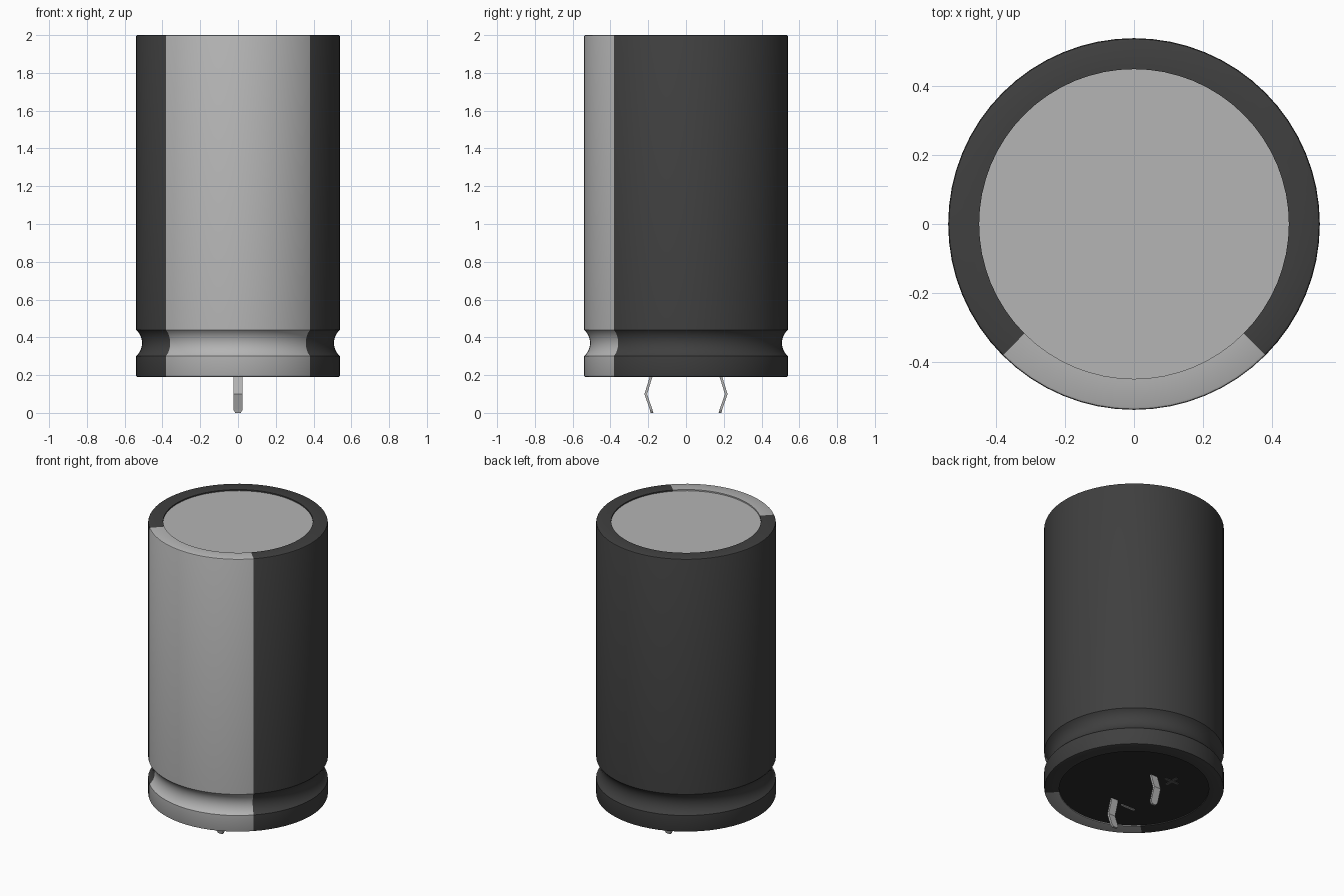
import bpy, bmesh, math

cube = bpy.data.objects.get("Cube")
if cube:
    bpy.data.objects.remove(cube, do_unlink=True)

SEGMENTS = 64
BOTTOM, TOP = 0.19, 2.0
RADIUS, LIP = 0.54, 0.45


def make_material(name, value):
    mat = bpy.data.materials.new(name)
    mat.use_nodes = True
    colour = (value, value, value, 1)
    mat.diffuse_color = colour
    mat.node_tree.nodes["Principled BSDF"].inputs["Base Color"].default_value = colour
    return mat


charcoal = make_material("charcoal sleeve", 0.05)
silver = make_material("silver grey", 0.46)
black = make_material("black base", 0.025)
mark_grey = make_material("mark grey", 0.1)


def finish(name, bm, materials, smooth=True):
    bmesh.ops.recalc_face_normals(bm, faces=bm.faces)
    mesh = bpy.data.meshes.new(name)
    bm.to_mesh(mesh)
    bm.free()
    obj = bpy.data.objects.new(name, mesh)
    bpy.context.collection.objects.link(obj)
    for mat in materials:
        mesh.materials.append(mat)
    if smooth:
        bpy.ops.object.select_all(action="DESELECT")
        obj.select_set(True)
        bpy.context.view_layer.objects.active = obj
        bpy.ops.object.shade_smooth_by_angle(angle=math.radians(30))
    return obj


def lathe(name, profile, materials, rule=None):
    """Spin a (radius, height) profile around z."""
    bm = bmesh.new()
    verts = [bm.verts.new((r, 0, z)) for r, z in profile]
    edges = [bm.edges.new(pair) for pair in zip(verts, verts[1:])]
    bmesh.ops.spin(bm, geom=verts + edges, cent=(0, 0, 0), axis=(0, 0, 1),
                   angle=math.tau, steps=SEGMENTS, use_merge=True)
    bmesh.ops.remove_doubles(bm, verts=bm.verts, dist=1e-5)
    if rule:
        for face in bm.faces:
            face.material_index = rule(face.calc_center_median())
    return finish(name, bm, materials)


def disc(name, z, depth, mat):
    lathe(name, [(0, z), (LIP + 0.005, z), (LIP + 0.005, z + depth), (0, z + depth)], [mat])


# Sleeve with rolled lips, a pinched groove and a quarter-turn front stripe
bevel, groove_z, half, sag = 0.008, 0.37, 0.07, 0.032
arc_r = (half ** 2 + sag ** 2) / (2 * sag)
arc_angle = math.asin(half / arc_r)
groove = []
for i in range(13):
    a = arc_angle * (1 - i / 6)
    groove.append((RADIUS - sag + arc_r * (1 - math.cos(a)), groove_z + arc_r * math.sin(a)))
profile = [(LIP, TOP - 0.03), (LIP, TOP), (RADIUS - bevel, TOP),
           (RADIUS - bevel * 0.3, TOP - bevel * 0.3), (RADIUS, TOP - bevel)]
profile += groove
profile += [(RADIUS, BOTTOM + bevel), (RADIUS - bevel * 0.3, BOTTOM + bevel * 0.3),
            (RADIUS - bevel, BOTTOM), (LIP, BOTTOM), (LIP, BOTTOM + 0.03)]
lathe("sleeve", profile, [charcoal, silver], lambda c: int(-c.y > abs(c.x)))

# Recessed can top and base plug
disc("can_top", TOP - 0.03, 0.022, silver)
disc("base_plug", BOTTOM + 0.006, 0.03, black)


# Bent flat pins with rounded tips
def pin(name, side):
    bm = bmesh.new()
    path = [(0.18, 0.22), (0.185, 0.19), (0.213, 0.1), (0.185, 0.018), (0.18, 0)]
    widths = [0.025, 0.025, 0.025, 0.025, 0.015]
    rings = []
    for (y, z), w in zip(path, widths):
        corners = [(-w, -0.007), (w, -0.007), (w, 0.007), (-w, 0.007)]
        rings.append([bm.verts.new((x, side * (y + t), z)) for x, t in corners])
    for a, b in zip(rings, rings[1:]):
        for i in range(4):
            j = (i + 1) % 4
            bm.faces.new((a[i], a[j], b[j], b[i]))
    bm.faces.new(rings[0])
    bm.faces.new(rings[-1])
    finish(name, bm, [silver], smooth=False)


pin("positive_pin", 1)
pin("negative_pin", -1)


# Raised polarity bars on the base plug
def bar(name, y, size, mat):
    bm = bmesh.new()
    bmesh.ops.create_cube(bm, size=1)
    bmesh.ops.scale(bm, vec=(*size, 0.006), verts=bm.verts)
    bmesh.ops.translate(bm, vec=(-0.12, y, BOTTOM + 0.005), verts=bm.verts)
    finish(name, bm, [mat], smooth=False)


bar("positive_bar_across", 0.21, (0.1, 0.016), mark_grey)
bar("positive_bar_along", 0.21, (0.016, 0.1), mark_grey)
bar("negative_bar", -0.2, (0.1, 0.014), silver)
